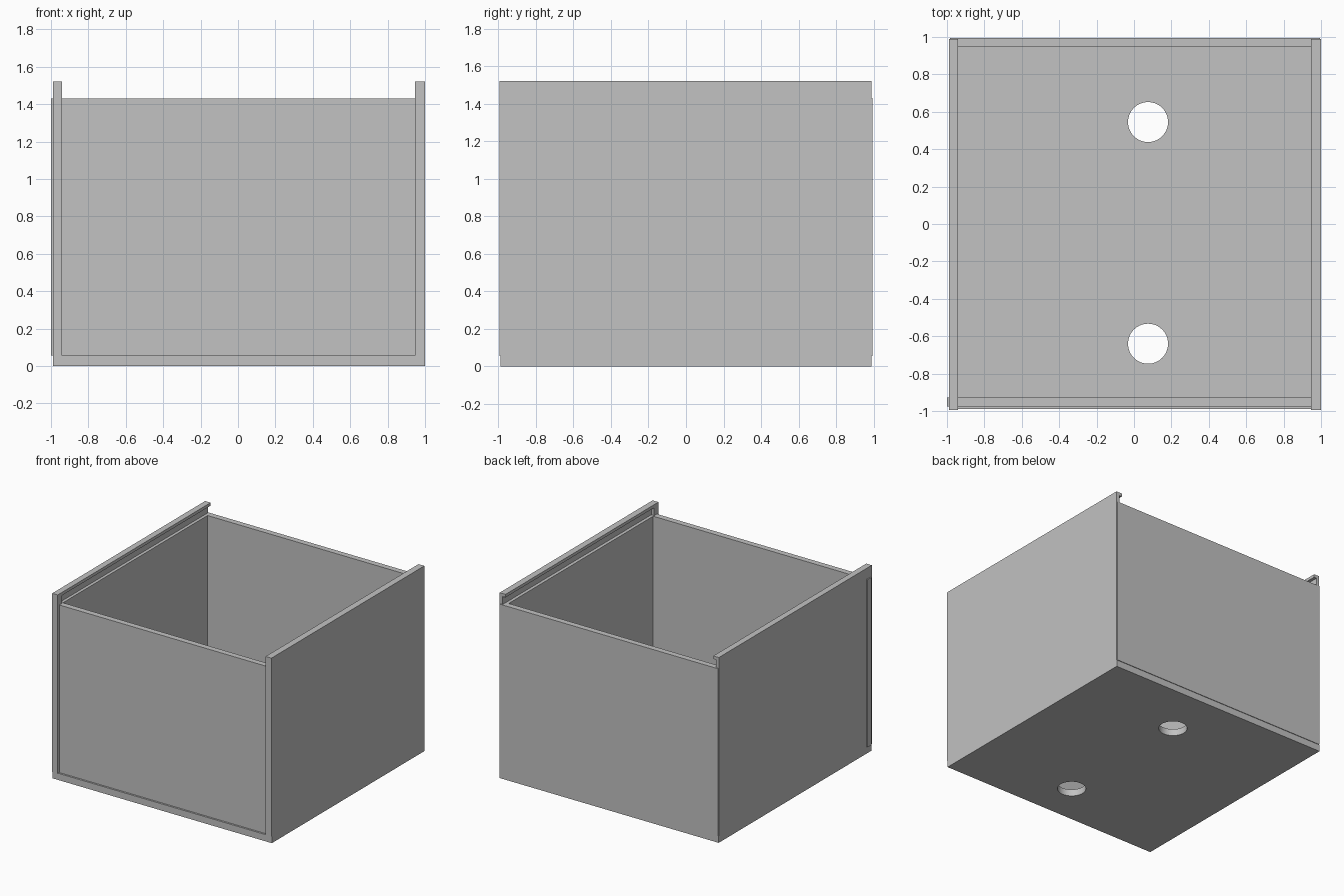
import bpy
import bmesh

if "Cube" in bpy.data.objects:
    bpy.data.objects.remove(bpy.data.objects["Cube"], do_unlink=True)

grey = bpy.data.materials.new("plain grey")
grey.use_nodes = True
colour = (0.54, 0.54, 0.54, 1)
grey.diffuse_color = colour
grey.node_tree.nodes["Principled BSDF"].inputs["Base Color"].default_value = colour

FLOOR_TOP = 0.055
PANEL_TOP = 1.43
RAIL_TOP = 1.52
LIP_BOTTOM = 1.495
FRONT, BACK = -0.995, 0.988
GROOVE_STOP = -0.94


def finish(name, bm):
    bmesh.ops.recalc_face_normals(bm, faces=bm.faces)
    mesh = bpy.data.meshes.new(name)
    bm.to_mesh(mesh)
    bm.free()
    obj = bpy.data.objects.new(name, mesh)
    bpy.context.collection.objects.link(obj)
    mesh.materials.append(grey)
    return obj


def prism(bm, profile, y0, y1):
    """Extrude an (x, z) outline along y."""
    face = bm.faces.new([bm.verts.new((x, y0, z)) for x, z in profile])
    out = bmesh.ops.extrude_face_region(bm, geom=[face])
    verts = [v for v in out["geom"] if isinstance(v, bmesh.types.BMVert)]
    bmesh.ops.translate(bm, verts=verts, vec=(0, y1 - y0, 0))


def panel(name, x, y, z):
    bm = bmesh.new()
    prism(bm, [(x[0], z[0]), (x[1], z[0]), (x[1], z[1]), (x[0], z[1])], *y)
    return finish(name, bm)


# Floor with two round through holes
floor = panel("floor", (-0.99, 1.0), (-0.99, 0.99), (0, FLOOR_TOP))
for y in (-0.64, 0.545):
    bpy.ops.mesh.primitive_cylinder_add(vertices=64, radius=0.107, depth=0.4,
                                        location=(0.075, y, 0))
    cutter = bpy.context.object
    cutter.name = "hole_cutter"
    cutter.hide_render = True
    cut = floor.modifiers.new("hole", "BOOLEAN")
    cut.operation = "DIFFERENCE"
    cut.solver = "EXACT"
    cut.object = cutter
    bpy.ops.object.select_all(action="DESELECT")
    floor.select_set(True)
    bpy.context.view_layer.objects.active = floor
    bpy.ops.object.modifier_apply(modifier=cut.name)
    bpy.data.objects.remove(cutter, do_unlink=True)
bpy.ops.object.shade_smooth_by_angle()

# Front panel, its end poking through the right side, and back panel
panel("front_panel", (-1.0, 0.97), (-0.975, -0.927), (FLOOR_TOP, PANEL_TOP))
panel("back_panel", (-0.985, 0.995), (0.947, 0.995), (FLOOR_TOP, PANEL_TOP))

# Sides with a lid groove along the inner top, open at the back
for name, outer, inner in (("right_side", -0.99, -0.94), ("left_side", 1.0, 0.947)):
    mid = (outer + inner) / 2
    bm = bmesh.new()
    prism(bm, [(outer, FLOOR_TOP), (inner, FLOOR_TOP), (inner, PANEL_TOP),
               (mid, PANEL_TOP), (mid, LIP_BOTTOM), (inner, LIP_BOTTOM),
               (inner, RAIL_TOP), (outer, RAIL_TOP)], FRONT, BACK)
    # Closed front end of the groove
    prism(bm, [(mid, PANEL_TOP), (inner, PANEL_TOP),
               (inner, LIP_BOTTOM), (mid, LIP_BOTTOM)], FRONT, GROOVE_STOP)
    finish(name, bm)
